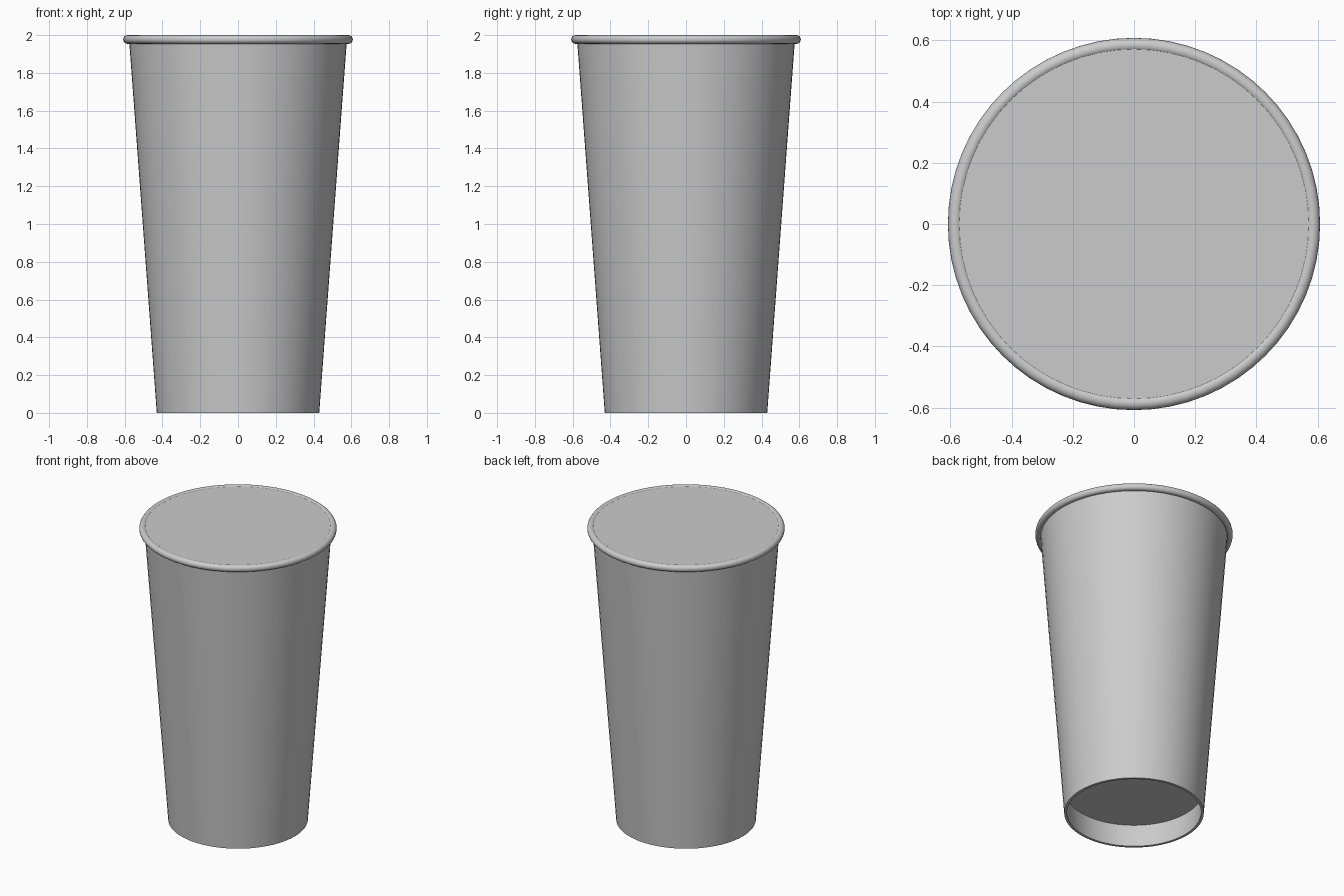
import bpy, bmesh, math

cube = bpy.data.objects.get("Cube")
if cube:
    bpy.data.objects.remove(cube, do_unlink=True)

SIDES = 64

# Single plain grey for the whole cup
grey = bpy.data.materials.new("light_grey")
grey.use_nodes = True
color = (0.6, 0.6, 0.6, 1)
grey.diffuse_color = color
grey.node_tree.nodes["Principled BSDF"].inputs["Base Color"].default_value = color


def lathe(name, profile, closed=False):
    """Revolve (radius, height) points about z; zero radius makes a pole."""
    bm = bmesh.new()
    rings = []
    for r, z in profile:
        count = SIDES if r > 0 else 1
        rings.append([bm.verts.new((r * math.cos(math.tau * i / SIDES),
                                    r * math.sin(math.tau * i / SIDES), z))
                      for i in range(count)])
    pairs = list(zip(rings, rings[1:]))
    if closed:
        pairs.append((rings[-1], rings[0]))
    for a, b in pairs:
        for i in range(SIDES):
            j = (i + 1) % SIDES
            corners = [a[i % len(a)], a[j % len(a)], b[j % len(b)], b[i % len(b)]]
            bm.faces.new(list(dict.fromkeys(corners)))
    bmesh.ops.recalc_face_normals(bm, faces=bm.faces)
    mesh = bpy.data.meshes.new(name)
    bm.to_mesh(mesh)
    bm.free()
    mesh.materials.append(grey)
    obj = bpy.data.objects.new(name, mesh)
    bpy.context.collection.objects.link(obj)
    bpy.ops.object.select_all(action='DESELECT')
    obj.select_set(True)
    bpy.context.view_layer.objects.active = obj
    bpy.ops.object.shade_smooth_by_angle(angle=math.radians(35))
    return obj


# Tapered wall with a thin thickness, open at the foot
lathe("cup_wall", [(0.43, 0), (0.577, 1.98), (0.56, 1.98), (0.413, 0)], closed=True)

# Raised floor recessed above the foot
lathe("cup_floor", [(0, 0.155), (0.428, 0.155), (0.429, 0.17), (0, 0.17)])

# Rolled lip
RIM, TUBE = 0.585, 0.023
lathe("rolled_rim", [(RIM + TUBE * math.cos(math.tau * k / 16),
                      2 - TUBE + TUBE * math.sin(math.tau * k / 16))
                     for k in range(16)], closed=True)

# Flat cover filling the mouth just under the top of the lip
lathe("top_cover", [(0, 1.995), (0.58, 1.995), (0.58, 1.985), (0, 1.985)])
